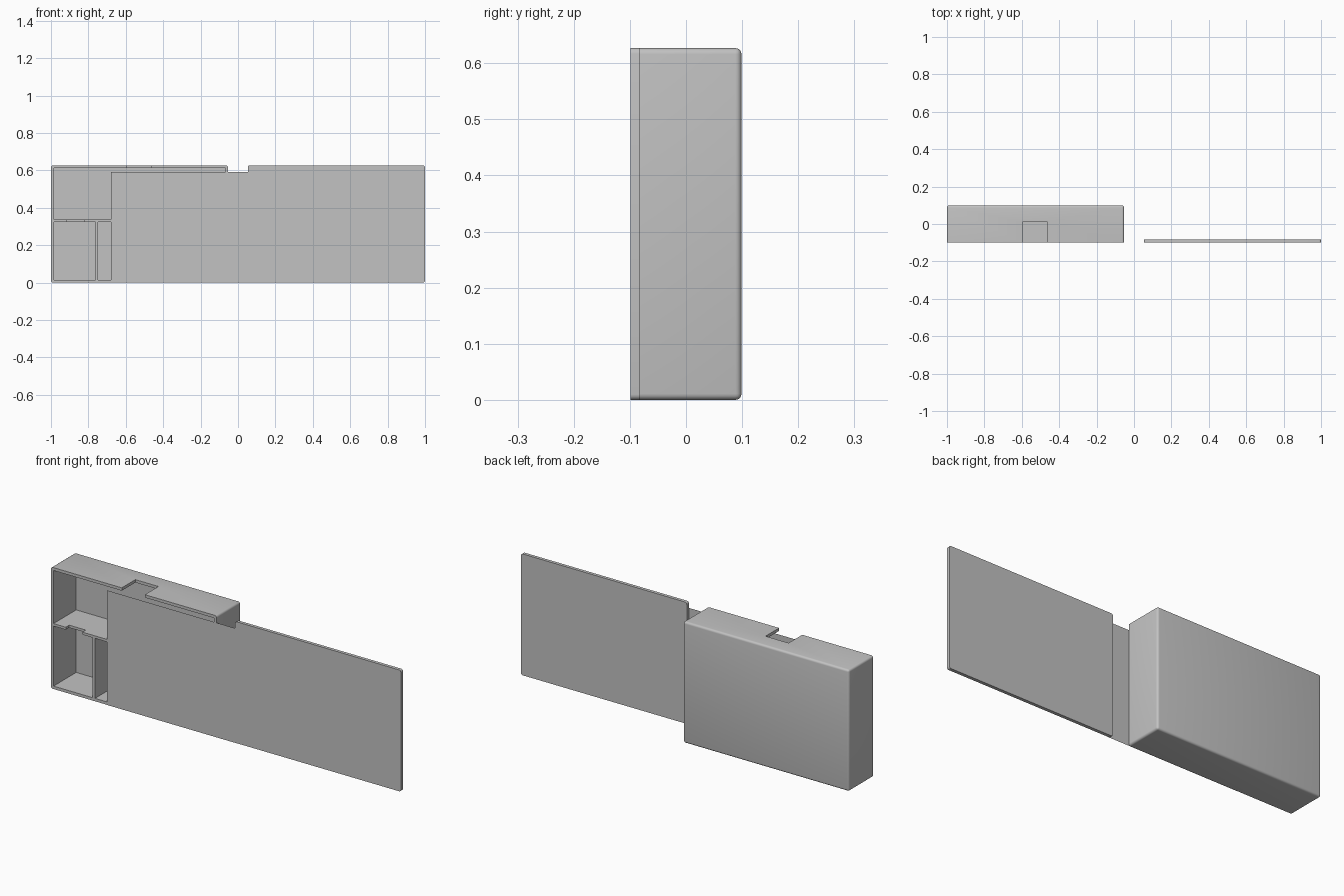
import bpy
import bmesh
from mathutils import Vector

cube = bpy.data.objects.get("Cube")
if cube:
    bpy.data.objects.remove(cube, do_unlink=True)

GREY = (0.54, 0.54, 0.54, 1.0)
grey = bpy.data.materials.new("light grey plastic")
grey.use_nodes = True
grey.diffuse_color = GREY
grey.node_tree.nodes["Principled BSDF"].inputs["Base Color"].default_value = GREY

HALF = 0.099     # half of the depth
TOP = 0.627      # full height
GAP = 0.053      # half of the space between case and lid
WALL = 0.015


def finish(name, bm):
    mesh = bpy.data.meshes.new(name)
    bm.to_mesh(mesh)
    bm.free()
    mesh.materials.append(grey)
    obj = bpy.data.objects.new(name, mesh)
    bpy.context.collection.objects.link(obj)
    return obj


def block(name, low, high, radius=0, rounded=None):
    """Box between two corners; edges chosen by a rule are rounded."""
    low, high = Vector(low), Vector(high)
    bm = bmesh.new()
    bmesh.ops.create_cube(bm, size=1)
    for v in bm.verts:
        v.co = Vector(h if c > 0 else l for c, l, h in zip(v.co, low, high))
    if rounded:
        edges = [e for e in bm.edges if rounded(*(v.co for v in e.verts))]
        bmesh.ops.bevel(bm, geom=edges, offset=radius, segments=4,
                        profile=0.5, affect='EDGES')
    return finish(name, bm)


def activate(obj):
    bpy.ops.object.select_all(action='DESELECT')
    obj.select_set(True)
    bpy.context.view_layer.objects.active = obj


def cut(obj, low, high):
    """Remove a box-shaped volume from an object."""
    cutter = block("cutter", low, high)
    cutter.hide_render = True
    mod = obj.modifiers.new("cut", 'BOOLEAN')
    mod.operation = 'DIFFERENCE'
    mod.solver = 'EXACT'
    mod.object = cutter
    activate(obj)
    bpy.ops.object.modifier_apply(modifier=mod.name)
    bpy.data.objects.remove(cutter, do_unlink=True)


def smooth(obj):
    activate(obj)
    bpy.ops.object.shade_smooth_by_angle(angle=0.6)


# Case: open at the front, rounded everywhere except its front rim
case = block("case", (-1, -HALF, 0), (-GAP, HALF, TOP), 0.011,
             lambda a, b: max(a.y, b.y) > 0)

# Compartments, leaving the outer walls and two dividers
left, right = -1 + WALL, -GAP - WALL
front, back = -HALF - 0.05, HALF - 0.013
shelf_low, shelf_high = 0.325, 0.338
post_left, post_right = -0.762, -0.748
for x0, x1, z0, z1 in ((left, right, shelf_high, TOP - WALL),
                       (left, post_left, WALL, shelf_low),
                       (post_right, right, WALL, shelf_low)):
    cut(case, (x0, front, z0), (x1, back, z1))

# Opening through the top wall, and the small notch in the shelf
cut(case, (-0.595, front, TOP - 0.04), (-0.463, 0.012, TOP + 0.05))
cut(case, (-0.915, front, shelf_low - 0.01), (-0.82, -HALF + 0.028, shelf_high + 0.01))
smooth(case)

# Lid: flat panel with rounded corners
lid = block("lid", (GAP, -HALF, 0), (1, -HALF + 0.017, TOP), 0.01,
            lambda a, b: abs(a.y - b.y) > 0.001)
smooth(lid)

# Front sheet: paper-thin panel that joins the case and the lid
bm = bmesh.new()
bm.faces.new([bm.verts.new((x, -HALF - 0.001, z))
              for x, z in ((-0.68, 0), (GAP + 0.015, 0), (GAP + 0.015, 0.592), (-0.68, 0.592))])
finish("front_sheet", bm)
